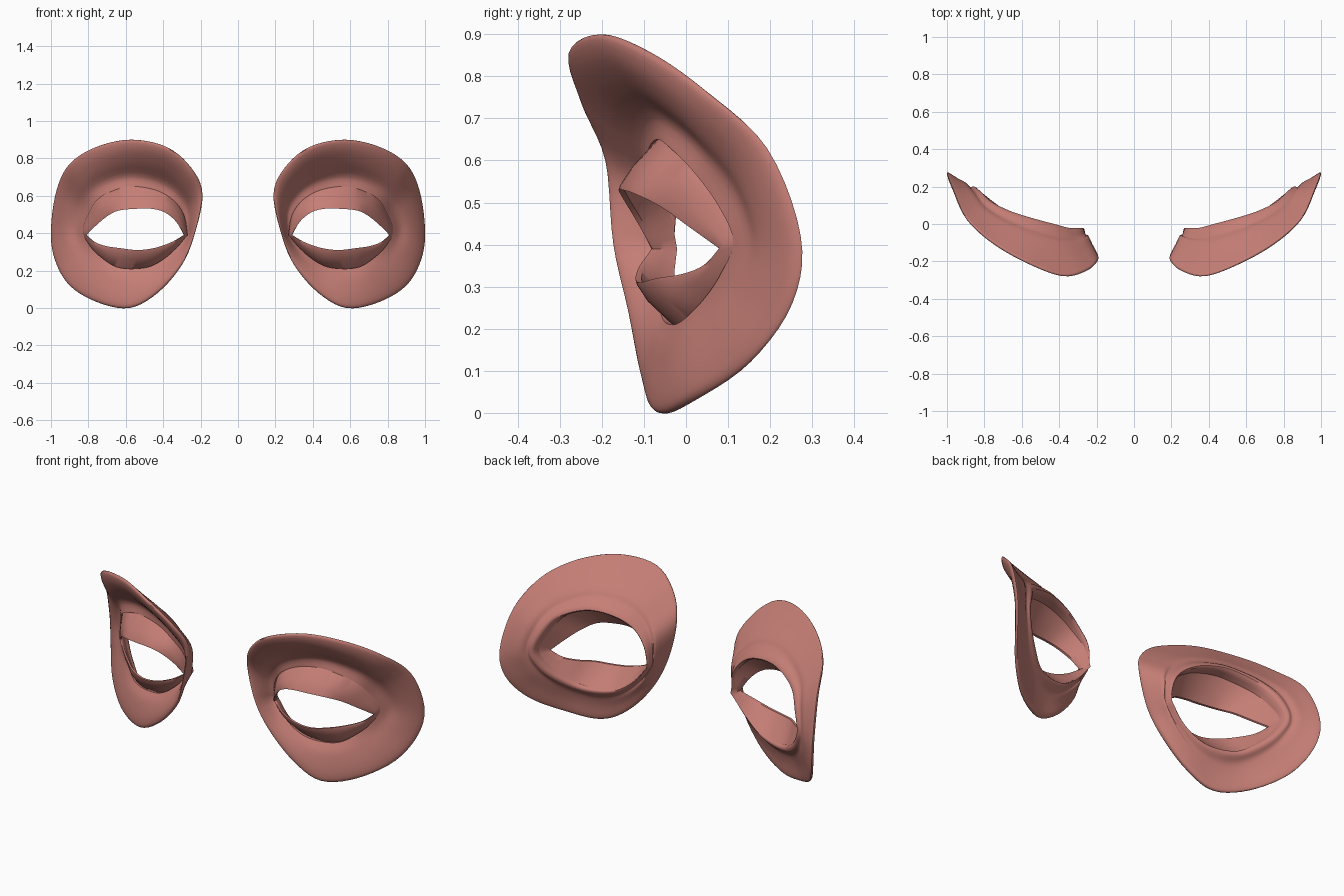
import bpy
import bmesh
from mathutils import Vector

cube = bpy.data.objects.get("Cube")
if cube:
    bpy.data.objects.remove(cube)

skin = bpy.data.materials.new("warm_pink_skin")
skin.use_nodes = True
colour = (0.56, 0.21, 0.18, 1)
skin.diffuse_color = colour
skin.node_tree.nodes["Principled BSDF"].inputs["Base Color"].default_value = colour
skin.node_tree.nodes["Principled BSDF"].inputs["Roughness"].default_value = 0.7

# Guide loops of the left eye in hundredths, from the top round the temple side
RIM = [(57, -20, 90), (76, -9, 86), (90, 4, 77), (97, 19, 63), (100, 27, 42),
       (98, 25, 26), (90, 15, 12), (75, 2, 3), (58, -6, 0), (43, -9, 8),
       (30, -12, 23), (23, -16, 40), (19, -18, 61), (25, -24, 75), (38, -27, 86)]
CREASE = [(56, -6, 65), (66, -3, 63), (75, 2, 58), (80, 8, 50), (83, 12, 41),
          (79, 9, 33), (73, 5, 27), (65, 0, 22), (55, -3, 21), (45, -5, 23),
          (35, -6, 30), (27, -5, 39), (29, -7, 50), (35, -9, 58), (44, -8, 63)]
MARGIN = [(55, -15, 53), (64, -12, 52), (70, -6, 49), (76, 1, 44), (81, 8, 39),
          (76, 4, 35), (70, -1, 33), (63, -7, 32), (54, -11, 31), (45, -12, 32),
          (36, -11, 35), (29, -8, 39), (33, -12, 46), (39, -15, 51), (46, -16, 53)]
TEMPLE, NOSE = 4, 11


def smooth_loop(points, steps, corners=()):
    """Closed smooth curve through the points, sharp at the corners."""
    result = []
    n = len(points)
    for i in range(n):
        a, b, c, d = (points[(i + k) % n] for k in (-1, 0, 1, 2))
        if i in corners:
            a = b * 2 - c
        if (i + 1) % n in corners:
            d = c * 2 - b
        for s in range(steps):
            t = s / steps
            result.append(b + (c - a) * (t / 2)
                          + (a * 2 - b * 5 + c * 4 - d) * (t * t / 2)
                          + (b * 3 - a - c * 3 + d) * (t ** 3 / 2))
    return result


def guide(points, corners=()):
    return smooth_loop([Vector(p) / 100 for p in points], 5, corners)


def build(name, sections):
    """Loft closed cross-sections around the eye and mirror the result."""
    bm = bmesh.new()
    rows = [[bm.verts.new(p) for p in section] for section in sections]
    count, size = len(rows), len(rows[0])
    for i in range(count):
        a, b = rows[i], rows[(i + 1) % count]
        for j in range(size):
            k = (j + 1) % size
            bm.faces.new((a[j], a[k], b[k], b[j]))
    bmesh.ops.recalc_face_normals(bm, faces=bm.faces)
    mesh = bpy.data.meshes.new(name)
    bm.to_mesh(mesh)
    bm.free()
    mesh.materials.append(skin)
    obj = bpy.data.objects.new(name, mesh)
    bpy.context.collection.objects.link(obj)
    mirror = obj.modifiers.new("other_eye", "MIRROR")
    mirror.use_mirror_merge = False
    bpy.ops.object.select_all(action="DESELECT")
    obj.select_set(True)
    bpy.context.view_layer.objects.active = obj
    bpy.ops.object.shade_smooth_by_angle(angle=0.8)


def back(y):
    return Vector((0, y, 0))


def socket_section(rim, crease):
    """Rounded brow and cheek, hollow by the lid, and a stepped rear lip."""
    height = max(-1, min(1, (rim.z - 0.43) / 0.45))
    hollow = 0.03 * height
    depth = 0.02 + 0.045 * crease.x + 0.25 * max(0, crease.z - 0.41)
    points = [
        rim,
        crease.lerp(rim, 0.95) + back(-0.018),
        crease.lerp(rim, 0.76) + back(-0.028),
        crease.lerp(rim, 0.5) + back(hollow * 0.3 - 0.022),
        crease.lerp(rim, 0.22) + back(hollow * 0.8 - 0.003),
        crease + back(-0.008),
        crease.lerp(rim, 0.04) + back(depth * 0.9),
        crease.lerp(rim, 0.15) + back(depth),
        crease.lerp(rim, 0.28) + back(depth * 0.65 + hollow * 0.3),
        crease.lerp(rim, 0.42) + back(0.04 + hollow),
        crease.lerp(rim, 0.65) + back(0.025 + hollow * 0.6),
        crease.lerp(rim, 0.93) + back(0.01),
    ]
    return smooth_loop(points, 3, corners=(5,))


def lid_section(rim, crease, margin):
    """Thin curved lid running forward from the crease to its margin."""
    root = crease.lerp(rim, 0.03) + back(0.01)
    middle = crease.lerp(margin, 0.5)
    return [
        root,
        middle + back(-0.01),
        crease.lerp(margin, 0.9) + back(-0.005),
        margin,
        margin + back(0.014),
        middle + back(0.016),
        root + back(0.022),
    ]


rim = guide(RIM)
crease = guide(CREASE, (NOSE,))
margin = guide(MARGIN, (TEMPLE, NOSE))
build("eye_sockets", [socket_section(r, c) for r, c in zip(rim, crease)])
build("eyelids", [lid_section(r, c, m) for r, c, m in zip(rim, crease, margin)])
